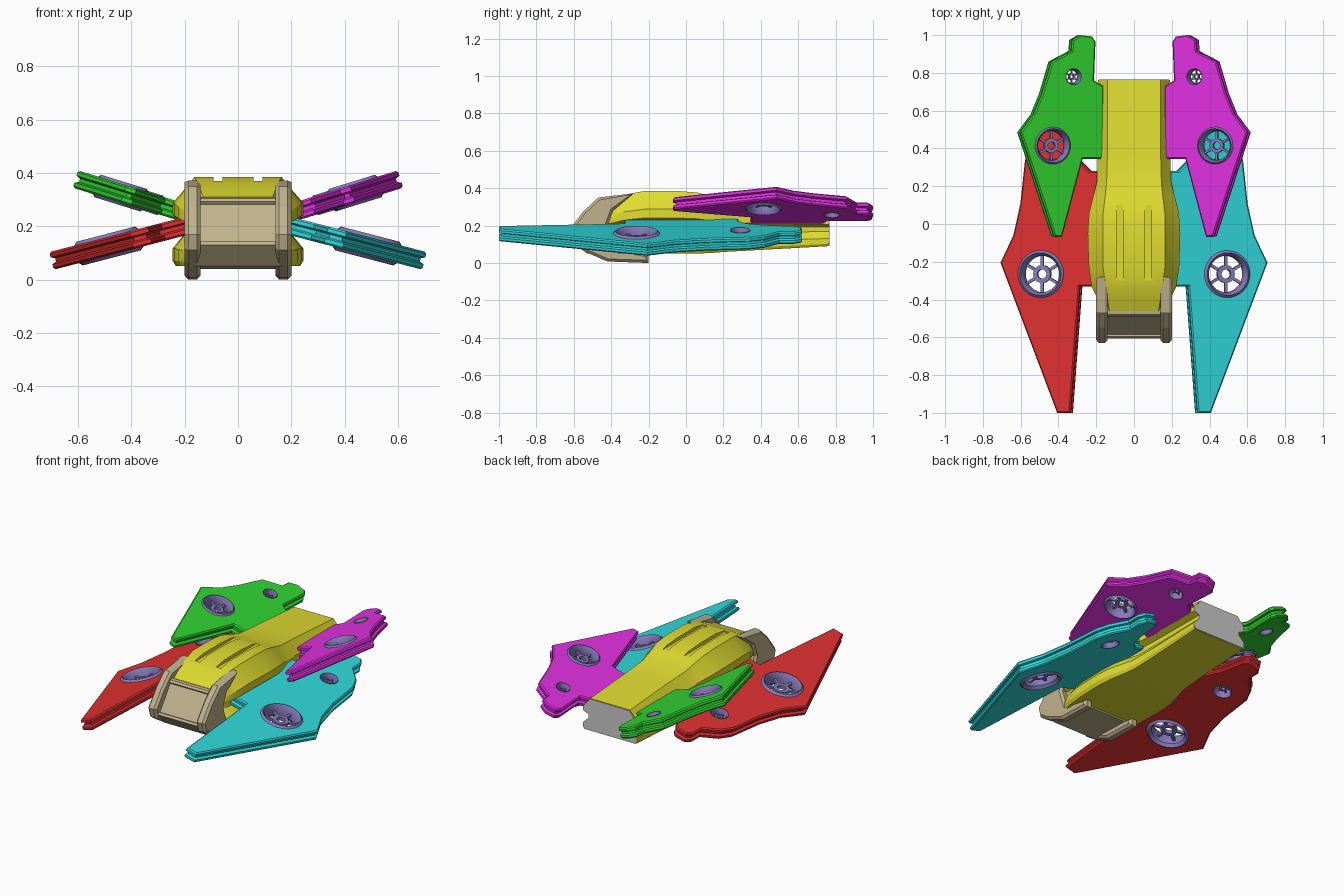
import bpy, bmesh, math
from mathutils import Vector, Matrix

if "Cube" in bpy.data.objects:
    bpy.data.objects.remove(bpy.data.objects["Cube"])

COL = {"yellow": (.75, .72, .03), "tan": (.53, .45, .27), "purple": (.24, .2, .5),
       "green": (.03, .65, .03), "magenta": (.75, .03, .75),
       "red": (.75, .03, .03), "cyan": (.03, .7, .72)}
MATS = {}
for n, c in COL.items():
    MATS[n] = bpy.data.materials.new(n)
    MATS[n].diffuse_color = (*c, 1)


def finish(bm, name, mat=None):
    bmesh.ops.recalc_face_normals(bm, faces=bm.faces)
    me = bpy.data.meshes.new(name)
    bm.to_mesh(me)
    bm.free()
    ob = bpy.data.objects.new(name, me)
    bpy.context.collection.objects.link(ob)
    if mat:
        me.materials.append(MATS[mat])
    return ob


def loft(bm, rings, caps=True, closed=False):
    """Join rings of points with quads."""
    vr = [[bm.verts.new(p) for p in r] for r in rings]
    pairs = list(zip(vr, vr[1:])) + ([(vr[-1], vr[0])] if closed else [])
    for a, b in pairs:
        for i in range(len(a)):
            j = (i + 1) % len(a)
            bm.faces.new((a[i], a[j], b[j], b[i]))
    if caps and not closed:
        bm.faces.new(vr[0])
        bm.faces.new(vr[-1])


def activate(ob):
    bpy.ops.object.select_all(action='DESELECT')
    ob.select_set(True)
    bpy.context.view_layer.objects.active = ob


def cut(ob, cutter):
    cutter.hide_render = True
    m = ob.modifiers.new("cut", 'BOOLEAN')
    m.operation, m.solver, m.object = 'DIFFERENCE', 'EXACT', cutter
    activate(ob)
    bpy.ops.object.modifier_apply(modifier=m.name)
    bpy.data.objects.remove(cutter)


def smooth(ob, deg=25):
    activate(ob)
    bpy.ops.object.shade_smooth_by_angle(angle=math.radians(deg))


def inset(pts, d):
    """Offset a counter-clockwise outline inward."""
    out = []
    for i, p in enumerate(pts):
        p = Vector(p)
        e1 = (p - Vector(pts[i - 1])).normalized()
        e2 = (Vector(pts[(i + 1) % len(pts)]) - p).normalized()
        n1, n2 = Vector((-e1.y, e1.x)), Vector((-e2.y, e2.x))
        out.append(p + (n1 + n2) / max(1 + n1.dot(n2), .5) * d)
    return out


# Hull: cross-section with a waist where the wings join
def ring(y, w, zb, zt, wt):
    h = zt - zb
    half = [(w * .95, zb), (w, zb + .06 * h), (w, zb + .2 * h), (w * .8, zb + .38 * h),
            (w * .8, zb + .5 * h), (w, zb + .57 * h), (w, zb + .71 * h),
            (wt * 1.06, zt - .05 * h), (wt, zt)]
    return [(x, y, z) for x, z in half] + [(-x, y, z) for x, z in reversed(half)]


SECTIONS = [(-.46, .15, .06, .31, .13), (-.40, .19, .05, .335, .14), (-.33, .225, .05, .365, .15),
            (-.22, .24, .05, .385, .165), (-.05, .245, .05, .385, .165), (.06, .238, .05, .377, .163),
            (.15, .215, .055, .352, .152), (.22, .197, .06, .332, .145),
            (.4, .19, .07, .32, .14), (.763, .19, .09, .295, .14)]
bm = bmesh.new()
loft(bm, [ring(*s) for s in SECTIONS])
hull = finish(bm, "hull", "yellow")
bm = bmesh.new()
for x in (-.075, .075):
    bmesh.ops.create_cube(bm, size=1, matrix=Matrix.Translation((x, -.1, .41))
                          @ Matrix.Diagonal((.034, .4, .09, 1)))
cut(hull, finish(bm, "groove_cutter"))
smooth(hull)

# Grey rear plate
bm = bmesh.new()
loft(bm, [ring(.75, .186, .094, .291, .137), ring(.766, .186, .094, .291, .137)])
finish(bm, "rear_plate")

# Nose block with framed front panel
prof = [(-.44, .31), (-.48, .305), (-.605, .13), (-.53, .05), (-.25, .04), (-.25, .2)]
bm = bmesh.new()
loft(bm, [[(x, y, z) for y, z in prof] for x in (-.16, .16)])
bmesh.ops.recalc_face_normals(bm, faces=bm.faces)
bm.faces.ensure_lookup_table()
front = min(bm.faces, key=lambda f: (f.calc_center_median() - Vector((0, -.542, .217))).length)
bmesh.ops.inset_individual(bm, faces=[front], thickness=.022, depth=0)
bmesh.ops.inset_individual(bm, faces=[front], thickness=.005, depth=-.012)
finish(bm, "nose", "tan")

# Nose side plates: upper horn and lower skid
cheek = [(-.28, .372), (-.47, .35), (-.55, .275), (-.63, .17), (-.615, .11), (-.54, .06),
         (-.42, .008), (-.2, 0), (-.2, .045), (-.38, .08), (-.42, .2), (-.39, .28)]
small = inset(cheek[::-1], .014)[::-1]
if sum(a[0] * b[1] - b[0] * a[1] for a, b in zip(cheek, cheek[1:] + cheek[:1])) > 0:
    small = inset(cheek, .014)
for s, side in ((-1, "left"), (1, "right")):
    bm = bmesh.new()
    loft(bm, [[(s * x, y, z) for y, z in o] for x, o in
              ((.14, small), (.154, cheek), (.186, cheek), (.2, small))])
    finish(bm, f"nose_cheek_{side}", "tan")


# Fan: rim, hub and spokes in local space, placed along the wing normal
def lathe(bm, prof, seg=32):
    rings = []
    for i in range(seg):
        a = math.tau * i / seg
        rings.append([(r * math.cos(a), r * math.sin(a), z) for r, z in prof])
    loft(bm, rings, closed=True)


def fan(name, mat4, R, h):
    bm = bmesh.new()
    lathe(bm, [(R * .9, h), (R, h - .012), (R, .012 - h), (R * .9, -h), (R * .78, -h * .6), (R * .78, h * .5)])
    lathe(bm, [(R * .38, .012), (R * .38, -.012), (R * .2, -.012), (R * .2, .012)], 20)
    for i in range(6):
        bmesh.ops.create_cube(bm, size=1, matrix=Matrix.Rotation(math.tau * (i + .5) / 6, 4, 'Z')
                              @ Matrix.Translation((R * .58, 0, 0))
                              @ Matrix.Diagonal((R * .46, R * .12, .016, 1)))
    bm.transform(mat4)
    smooth(finish(bm, name, "purple"), 35)


# Wings: sloped plate with a channel along its edge, plus two fans
LAYERS = [(-.034, .007), (-.027, 0), (-.013, 0), (-.007, .014),
          (.007, .014), (.013, 0), (.027, 0), (.034, .007)]


def wing(name, mat, s, outline, z0, slope, fans):
    nrm = Vector((-slope * s, 0, 1)).normalized()

    def place(x, y, h=0):
        return Vector((s * x, y, z0 + slope * (x - .2))) + nrm * h

    bm = bmesh.new()
    loft(bm, [[place(p[0], p[1], h) for p in inset(outline, d)] for h, d in LAYERS])
    ob = finish(bm, name, mat)
    rot = Vector((0, 0, 1)).rotation_difference(nrm).to_matrix().to_4x4()
    for label, x, y, R, h in fans:
        m = Matrix.Translation(place(x, y)) @ rot
        bm = bmesh.new()
        bmesh.ops.create_cone(bm, cap_ends=True, segments=32, radius1=R * .93, radius2=R * .93, depth=.3, matrix=m)
        cut(ob, finish(bm, "fan_cutter"))
        fan(f"{name}_{label}_fan", m, R, h)


UPPER = [(.39, -.07), (.43, -.065), (.61, .485), (.54, .58), (.495, .69), (.445, .86), (.34, .915),
         (.335, .975), (.29, 1), (.23, .993), (.212, .965), (.22, .76), (.17, .73), (.17, .345), (.28, .345)]
LOWER = [(.33, -1), (.40, -1), (.70, -.205), (.632, -.06), (.595, .105), (.57, .34), (.535, .42), (.455, .5),
         (.455, .58), (.43, .62), (.36, .62), (.335, .59), (.31, .42), (.28, .33), (.23, .28),
         (.17, .28), (.17, -.33), (.28, -.33)]
for s, side, up, low in ((-1, "left", "green", "red"), (1, "right", "magenta", "cyan")):
    wing(f"upper_wing_{side}", up, s, UPPER, .25, .31,
         (("main", .44, .415, .1, .044), ("small", .33, .78, .046, .038)))
    wing(f"lower_wing_{side}", low, s, LOWER, .2, -.26,
         (("main", .485, -.265, .125, .046), ("small", .43, .29, .058, .038)))

for m in bpy.data.materials:
    if m.users and not m.is_grease_pencil:
        m.use_nodes = True
        m.node_tree.nodes["Principled BSDF"].inputs["Base Color"].default_value = m.diffuse_color
